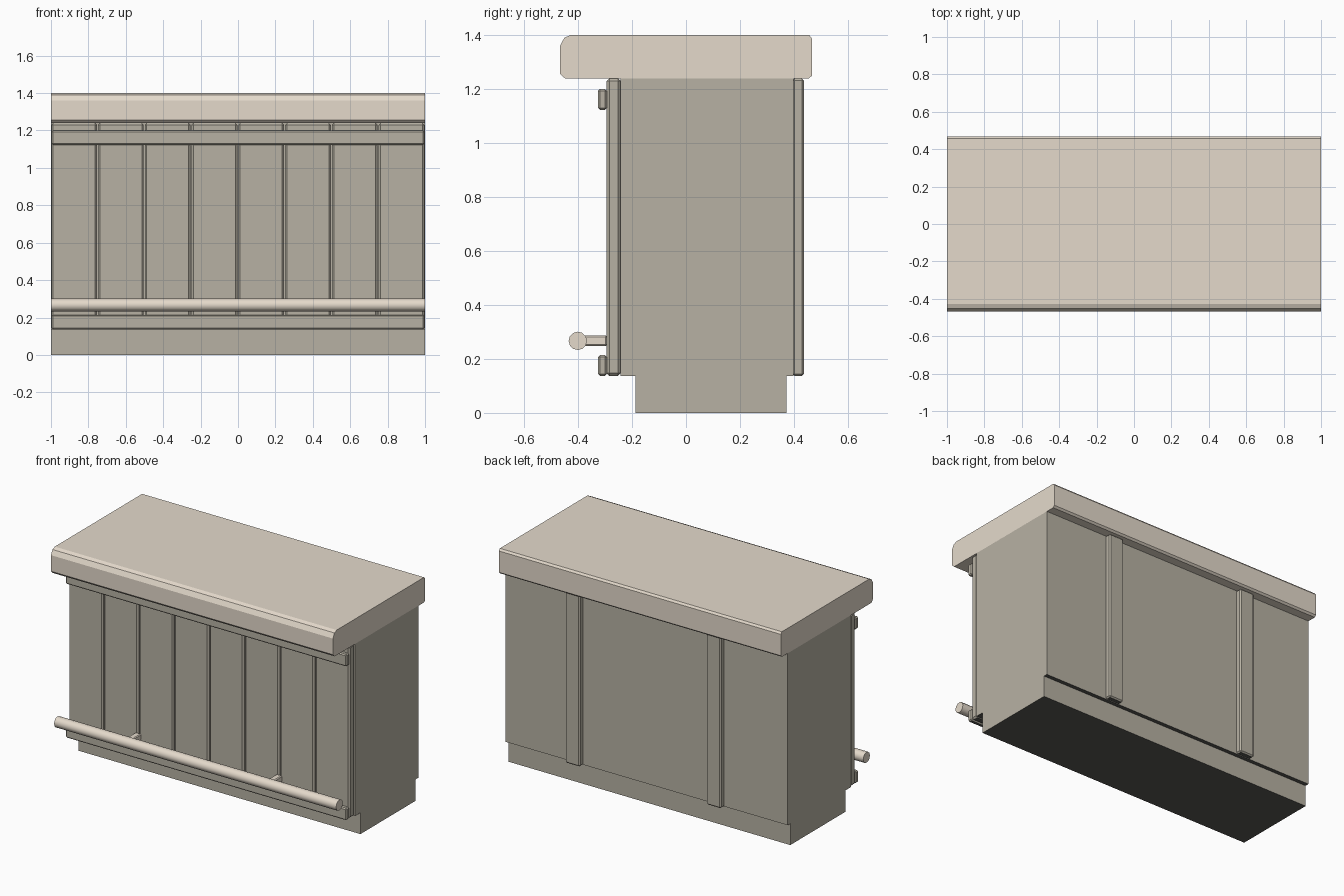
import bpy, bmesh, math

if "Cube" in bpy.data.objects:
    bpy.data.objects.remove(bpy.data.objects["Cube"])


def material(name, rgb):
    m = bpy.data.materials.new(name)
    m.diffuse_color = (*rgb, 1.0)
    m.use_nodes = True
    m.node_tree.nodes["Principled BSDF"].inputs["Base Color"].default_value = m.diffuse_color
    return m


LIGHT = material("pale wood", (0.78, 0.70, 0.60))
DARK = material("grey brown wood", (0.475, 0.443, 0.37))
UNDER = material("dark underside", (0.10, 0.096, 0.088))


def finish(name, bm, mat):
    bmesh.ops.recalc_face_normals(bm, faces=bm.faces)
    bm.normal_update()
    mesh = bpy.data.meshes.new(name)
    mesh.materials.append(mat)
    if mat is DARK:
        # Undersides near the floor are dark
        mesh.materials.append(UNDER)
        for f in bm.faces:
            if f.normal.z < -0.9 and f.calc_center_median().z < 0.2:
                f.material_index = 1
    bm.to_mesh(mesh)
    bm.free()
    obj = bpy.data.objects.new(name, mesh)
    bpy.context.collection.objects.link(obj)
    return obj


def extrude_profile(name, points, mat, half=1.0):
    """Extrude a (y, z) outline along x."""
    bm = bmesh.new()
    face = bm.faces.new([bm.verts.new((-half, y, z)) for y, z in points])
    out = bmesh.ops.extrude_face_region(bm, geom=[face])
    verts = [g for g in out["geom"] if isinstance(g, bmesh.types.BMVert)]
    bmesh.ops.translate(bm, verts=verts, vec=(2 * half, 0, 0))
    return finish(name, bm, mat)


def box(name, x, y, z, mat, bevel=0.0):
    """Box from (min, max) ranges with chamfered edges."""
    bm = bmesh.new()
    bmesh.ops.create_cube(bm, size=1)
    for v in bm.verts:
        v.co = [r[0] if c < 0 else r[1] for c, r in zip(v.co, (x, y, z))]
    if bevel:
        bmesh.ops.bevel(bm, geom=bm.edges[:], offset=bevel, segments=1,
                        profile=0.5, affect='EDGES')
    return finish(name, bm, mat)


BOTTOM, TOP = 0.137, 1.24

# Cabinet with recessed plinth
extrude_profile("cabinet_body", [
    (-0.188, 0), (0.372, 0), (0.372, BOTTOM), (0.398, BOTTOM),
    (0.398, TOP), (-0.243, TOP), (-0.243, BOTTOM), (-0.188, BOTTOM)], DARK)

# Counter slab, rounded along the front edge
extrude_profile("countertop", [
    (-0.448, 1.239), (0.455, 1.239), (0.467, 1.25), (0.467, 1.387),
    (0.457, 1.4), (-0.428, 1.4), (-0.451, 1.39), (-0.467, 1.36),
    (-0.467, 1.257)], LIGHT)

# Vertical front planks
for i in range(8):
    x = -0.876 + 0.25 * i
    box(f"front_plank_{i + 1}", (x - 0.122, x + 0.122), (-0.294, -0.242),
        (BOTTOM, TOP), DARK, 0.01)

# Horizontal trim boards across the planks
for name, z in (("lower_trim", (0.137, 0.214)), ("upper_trim", (1.123, 1.2))):
    box(name, (-0.996, 0.996), (-0.326, -0.293), z, DARK, 0.007)

# Back battens and foot rail brackets
for side, x in (("left", -0.5), ("right", 0.5)):
    box(f"back_batten_{side}", (x - 0.052, x + 0.052), (0.394, 0.437),
        (BOTTOM, TOP), DARK, 0.008)
    box(f"rail_bracket_{side}", (x - 0.02, x + 0.02), (-0.39, -0.293),
        (0.248, 0.287), LIGHT, 0.005)

# Round foot rail
n, r = 12, 0.034
rail = extrude_profile("foot_rail", [
    (-0.401 + r * math.cos(2 * math.pi * k / n),
     0.267 + r * math.sin(2 * math.pi * k / n)) for k in range(n)], LIGHT)
bpy.context.view_layer.objects.active = rail
rail.select_set(True)
bpy.ops.object.shade_smooth_by_angle(angle=math.radians(40))
